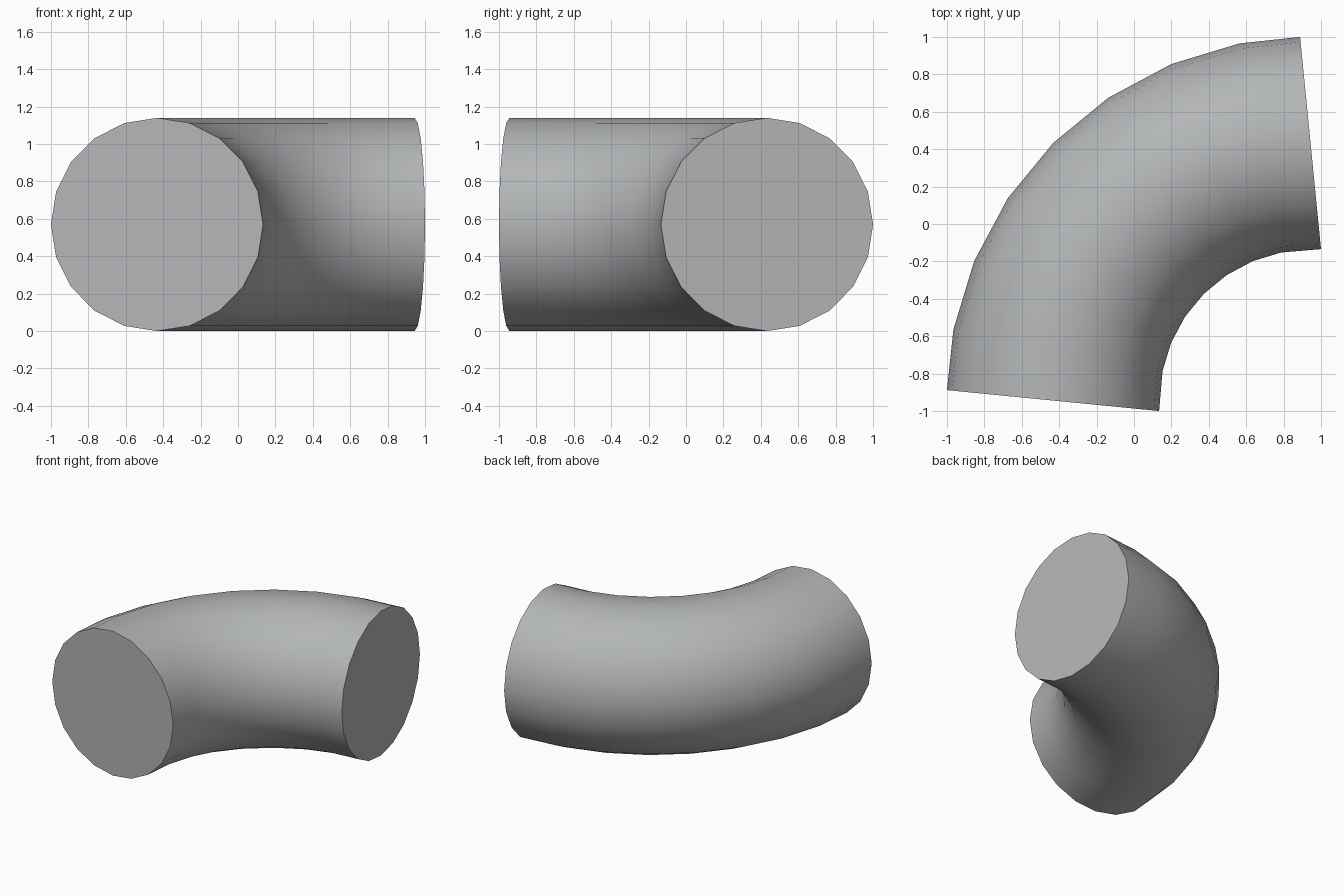
import bpy, bmesh, math
from mathutils import Vector

cube = bpy.data.objects.get("Cube")
if cube:
    bpy.data.objects.remove(cube, do_unlink=True)

TUBE = 0.57       # tube radius
BEND = 1.377      # radius of the centre line
CENTRE = 0.944    # bend centre at (CENTRE, -CENTRE)
STEPS, SIDES = 8, 20

# Plain grey material
grey = bpy.data.materials.new("pipe grey")
grey.use_nodes = True
colour = (0.45, 0.465, 0.475, 1)
grey.diffuse_color = colour
bsdf = next(n for n in grey.node_tree.nodes if n.type == 'BSDF_PRINCIPLED')
bsdf.inputs["Base Color"].default_value = colour

# Quarter-circle centre line
path = []
for i in range(STEPS + 1):
    a = math.pi - math.pi / 2 * i / STEPS
    path.append(Vector((CENTRE + BEND * math.cos(a),
                        -CENTRE + BEND * math.sin(a), TUBE)))

# One ring of vertices per path point, square to the path
bm = bmesh.new()
rings = []
for i, p in enumerate(path):
    along = (path[min(i + 1, STEPS)] - path[max(i - 1, 0)]).normalized()
    across = along.cross(Vector((0, 0, 1)))
    ring = []
    for k in range(SIDES):
        t = math.tau * k / SIDES
        ring.append(bm.verts.new(p + across * (TUBE * math.cos(t))
                                 + Vector((0, 0, TUBE * math.sin(t)))))
    rings.append(ring)

# Side wall and flat end caps
for a, b in zip(rings, rings[1:]):
    for k in range(SIDES):
        n = (k + 1) % SIDES
        bm.faces.new((a[k], a[n], b[n], b[k]))
bm.faces.new(rings[0])
bm.faces.new(rings[-1])
bmesh.ops.recalc_face_normals(bm, faces=bm.faces)

mesh = bpy.data.meshes.new("pipe_elbow")
bm.to_mesh(mesh)
bm.free()
mesh.materials.append(grey)
elbow = bpy.data.objects.new("pipe_elbow", mesh)
bpy.context.collection.objects.link(elbow)

# Smooth wall, sharp cap rims
bpy.ops.object.select_all(action='DESELECT')
elbow.select_set(True)
bpy.context.view_layer.objects.active = elbow
bpy.ops.object.shade_smooth_by_angle(angle=math.radians(40))
